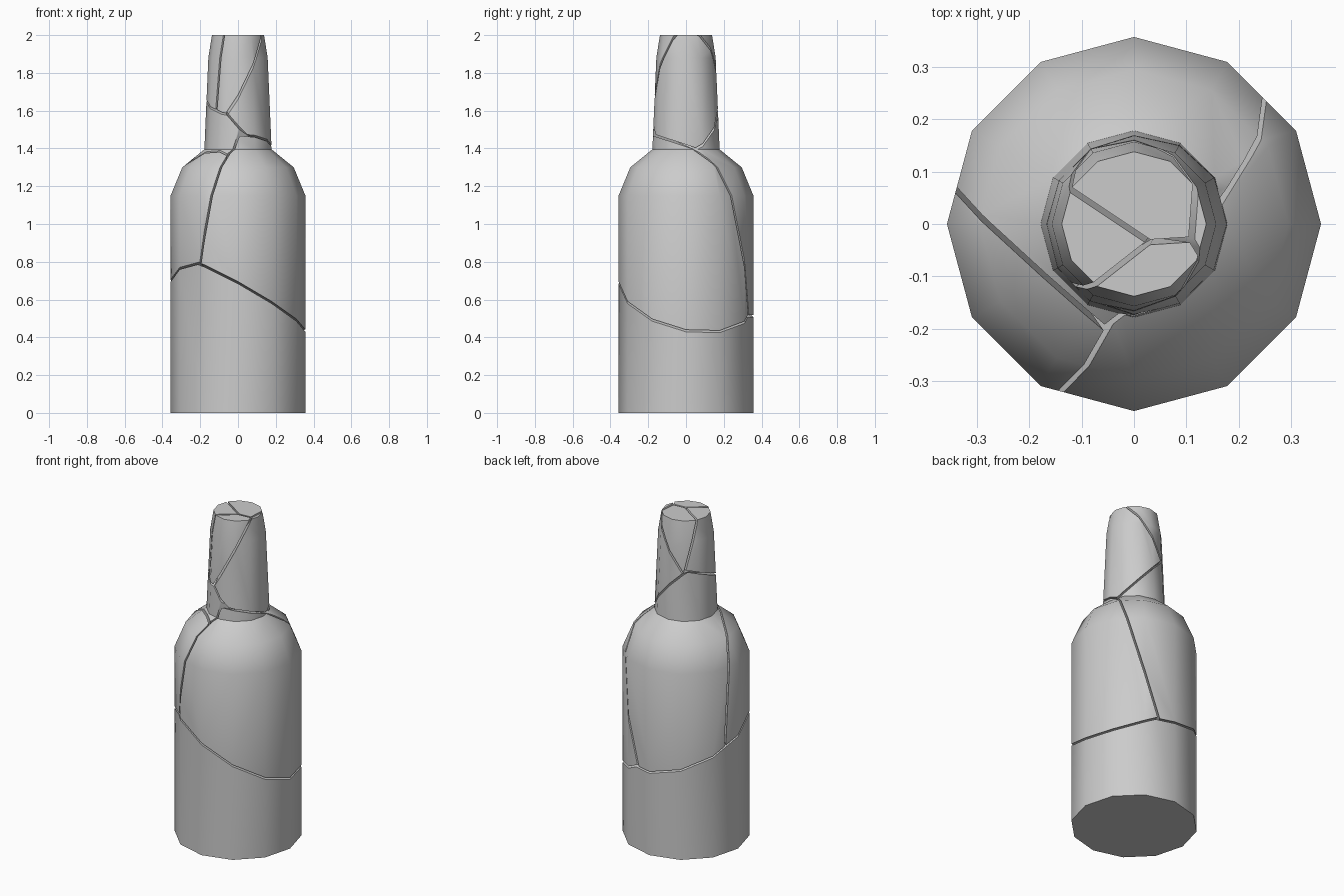
import bpy, bmesh, math
from mathutils import Vector

if "Cube" in bpy.data.objects:
    bpy.data.objects.remove(bpy.data.objects["Cube"])

# Bottle silhouette (radius, height), 12 sides, solid
PROFILE = [(.357, 0), (.357, 1.15), (.295, 1.3), (.178, 1.395), (.157, 1.88), (.138, 2)]
SIDES = 12
HALF_GAP = .005


def slope(a, b, c):
    """Plane z = a + b*x + c*y, positive side above."""
    return (-b, -c, 1, a)


# Crack planes: normal and offset
base_right = slope(.629, -.544, -.17)
base_left = slope(.655, -.125, -.398)
right_back = (.0906, -.0801, -.0337, -.0353)
front_seam = (-.0452, .0174, .009, .0111)
back_left = (.127, .145, .01, -.0222)
neck_front = slope(1.415, 0, -.33)
neck_back = slope(1.56, -1.075, .257)
neck_left = slope(1.64, -.07, .41)
tip_front = slope(1.843, 1.71, 1.036)
tip_back = slope(1.826, 1.55, -.12)
top_left = (-.0342, .0437, .0034, .0043)
top_back = (.031, .0465, .0145, .0283)
top_front = (.0093, -.1447, -.0187, -.0321)

# Each shard keeps the given side of its cracks
SHARDS = {
    "base_shard": [(base_right, -1), (base_left, -1)],
    "right_body_shard": [(base_right, 1), (right_back, 1), (front_seam, -1), (neck_front, -1)],
    "back_body_shard": [(base_left, 1), (right_back, -1), (back_left, 1),
                        (neck_back, -1), (neck_left, -1)],
    "left_body_shard": [(base_left, 1), (front_seam, 1), (back_left, -1)],
    "right_neck_shard": [(neck_front, 1), (neck_back, 1), (tip_front, -1), (tip_back, -1)],
    "left_neck_shard": [(neck_left, 1), (top_left, 1), (top_back, -1)],
    "front_neck_shard": [(neck_left, 1), (tip_front, 1), (top_left, -1), (top_front, 1)],
    "back_neck_shard": [(tip_back, 1), (top_back, 1), (top_front, -1)],
}


def bottle():
    bm = bmesh.new()
    rings = [[bm.verts.new((r * math.cos(math.tau * i / SIDES),
                            r * math.sin(math.tau * i / SIDES), z))
              for i in range(SIDES)] for r, z in PROFILE]
    for lo, hi in zip(rings, rings[1:]):
        for i in range(SIDES):
            j = (i + 1) % SIDES
            bm.faces.new((lo[i], lo[j], hi[j], hi[i]))
    bm.faces.new(rings[0][::-1])
    bm.faces.new(rings[-1])
    return bm


def cut(bm, plane, side):
    """Slice off the far side of a crack and cap the wound."""
    n = Vector(plane[:3])
    d = plane[3] / n.length
    n.normalize()
    bmesh.ops.bisect_plane(bm, geom=bm.verts[:] + bm.edges[:] + bm.faces[:], dist=1e-5,
                           plane_co=n * (d + side * HALF_GAP), plane_no=-n * side,
                           clear_outer=True)
    rim = [e for e in bm.edges if e.is_boundary]
    if rim:
        bmesh.ops.holes_fill(bm, edges=rim, sides=0)


for name, cracks in SHARDS.items():
    bm = bottle()
    for plane, side in cracks:
        cut(bm, plane, side)
    bmesh.ops.recalc_face_normals(bm, faces=bm.faces[:])
    mesh = bpy.data.meshes.new(name)
    bm.to_mesh(mesh)
    bm.free()
    ob = bpy.data.objects.new(name, mesh)
    bpy.context.collection.objects.link(ob)
    bpy.ops.object.select_all(action='DESELECT')
    ob.select_set(True)
    bpy.context.view_layer.objects.active = ob
    bpy.ops.object.shade_smooth_by_angle(angle=math.radians(40))
